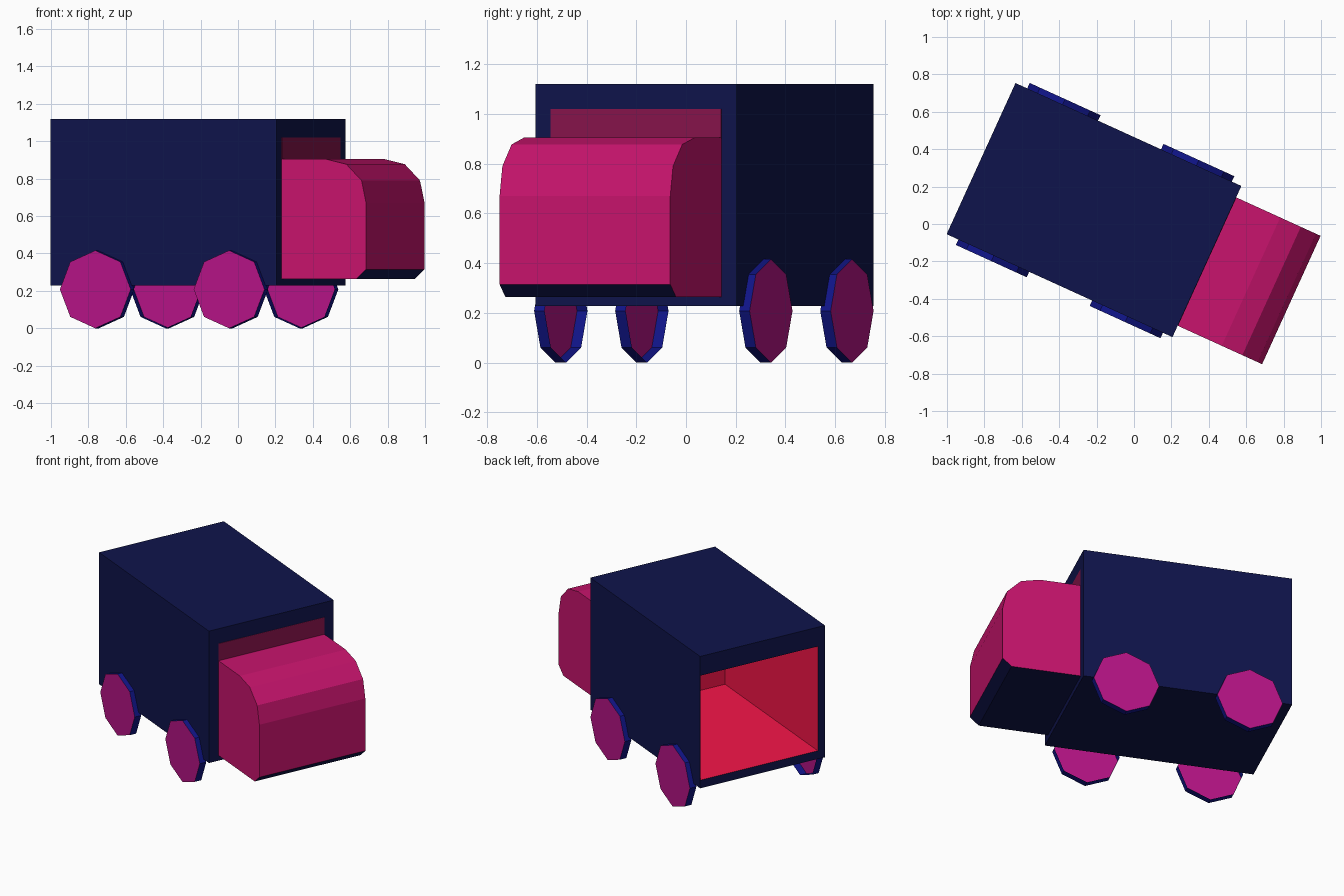
import bpy, bmesh, math
from mathutils import Matrix

if "Cube" in bpy.data.objects:
    bpy.data.objects.remove(bpy.data.objects["Cube"])

# Truck frame: local x runs forward along the truck, local y to its left
FRAME = Matrix.Rotation(math.radians(-24.5), 4, 'Z') @ Matrix.Translation((-0.001, -0.021, 0))


def material(name, rgb):
    m = bpy.data.materials.new(name)
    m.diffuse_color = (*rgb, 1)
    m.use_nodes = True
    m.node_tree.nodes["Principled BSDF"].inputs["Base Color"].default_value = m.diffuse_color
    return m


NAVY = material("navy", (0.0048, 0.007, 0.072))
PINK = material("pink", (0.578, 0.007, 0.153))
DARK_PINK = material("dark_pink", (0.24, 0.007, 0.07))
RED = material("red", (0.92, 0.0075, 0.066))
PURPLE = material("purple", (0.47, 0.007, 0.24))
BLUE = material("blue", (0.005, 0.007, 0.24))


def loft(name, rings, mats, bands, caps):
    """Skin successive rings; bands = material per band, caps = material or None per end."""
    bm = bmesh.new()
    loops = [[bm.verts.new(p) for p in r] for r in rings]
    n = len(loops[0])
    for a, b, mat in zip(loops, loops[1:], bands):
        for i in range(n):
            j = (i + 1) % n
            f = bm.faces.new((a[i], a[j], b[j], b[i]))
            f.material_index = mat[i] if isinstance(mat, list) else mat
    for loop, mat in zip((loops[0], loops[-1]), caps):
        if mat is not None:
            bm.faces.new(loop).material_index = mat
    bmesh.ops.recalc_face_normals(bm, faces=bm.faces)
    me = bpy.data.meshes.new(name)
    bm.to_mesh(me)
    bm.free()
    for m in mats:
        me.materials.append(m)
    ob = bpy.data.objects.new(name, me)
    bpy.context.collection.objects.link(ob)
    ob.matrix_world = FRAME
    return ob


def rect(x, y0, y1, z0, z1):
    return [(x, y0, z0), (x, y1, z0), (x, y1, z1), (x, y0, z1)]


# Cargo box: outer shell, rear frame, then the red cavity
loft("cargo_box",
     [rect(0.439, -0.444, 0.444, 0.228, 1.12),
      rect(-0.888, -0.444, 0.444, 0.228, 1.12),
      rect(-0.888, -0.394, 0.441, 0.283, 0.99),
      rect(0.234, -0.394, 0.441, 0.283, 0.99)],
     [NAVY, RED], [0, 0, 1], (0, 1))

# Cab: rounded side profile, navy underside
profile = [(0.437, 0.264), (0.879, 0.264), (0.935, 0.315), (0.935, 0.67),
           (0.908, 0.79), (0.819, 0.877), (0.698, 0.905), (0.437, 0.905)]
loft("cab", [[(x, y, z) for x, z in profile] for y in (-0.377, 0.377)],
     [PINK, NAVY], [[1, 1] + [0] * 6], (0, 0))

# Darker panel on the box front above the cab
loft("front_panel", [rect(x, -0.377, 0.377, 0.90, 1.02) for x in (0.437, 0.441)],
     [DARK_PINK], [0], (0, 0))

# Wheels: eight-sided shells, open on the inner side
R = 0.208
for side, label in ((1, "left"), (-1, "right")):
    for x, end in ((0.175, "front"), (-0.611, "rear")):
        rings = [[(x + R * math.sin(k * math.pi / 4), side * y,
                   R - R * math.cos(k * math.pi / 4)) for k in range(8)]
                 for y in (0.476, 0.43)]
        loft(f"{end}_{label}_wheel", rings, [BLUE, PURPLE], [0], (1, None))
